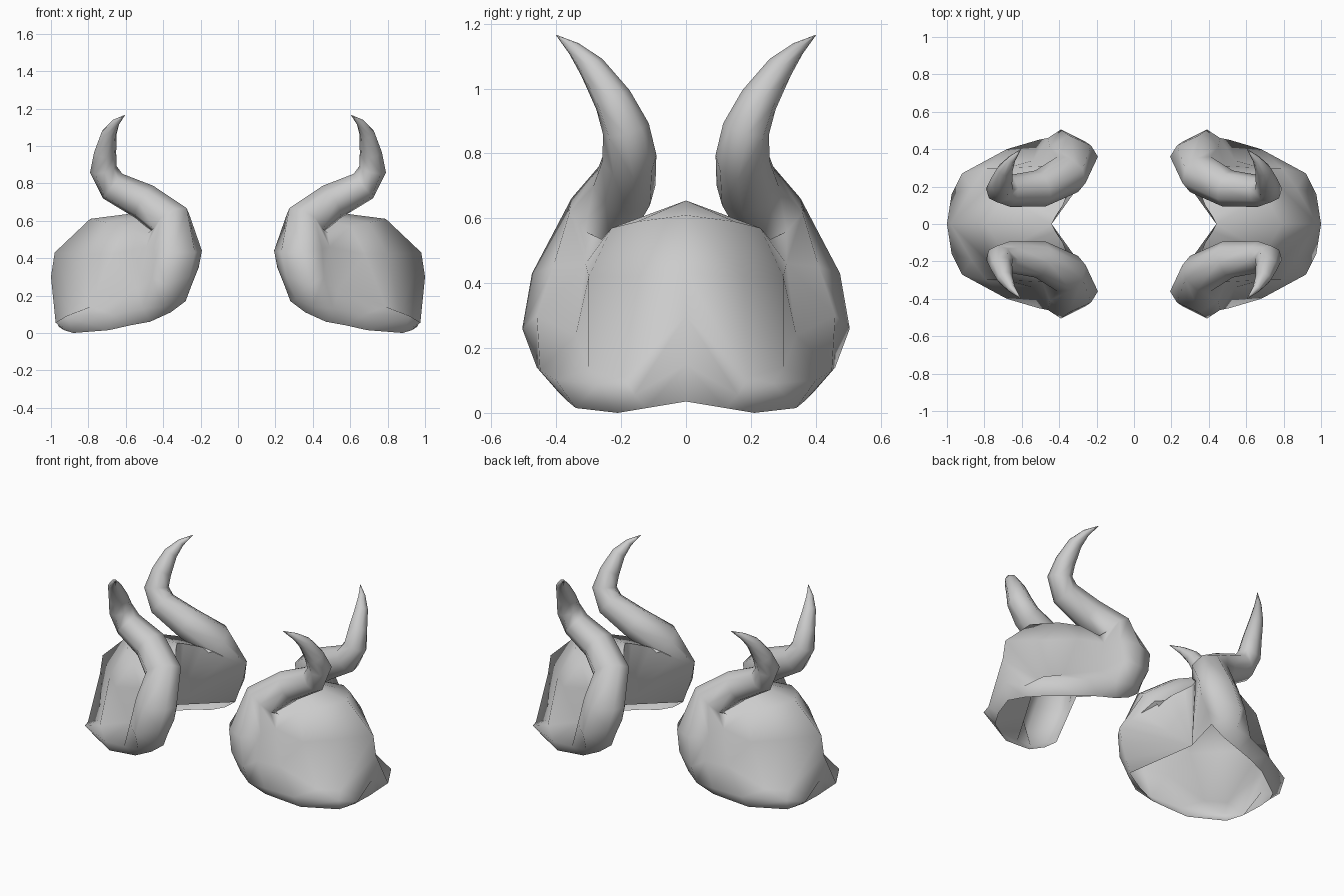
import bpy
import bmesh
import math
from mathutils import Vector

default_cube = bpy.data.objects.get("Cube")
if default_cube:
    bpy.data.objects.remove(default_cube, do_unlink=True)

# Single plain grey for the whole model
grey = bpy.data.materials.new("plain grey")
grey.use_nodes = True
grey.diffuse_color = (0.6, 0.6, 0.6, 1)
grey.node_tree.nodes["Principled BSDF"].inputs["Base Color"].default_value = (0.6, 0.6, 0.6, 1)


def bridge(bm, first, second, closed=False):
    """Join two equally long rows of vertices with quads."""
    count = len(first)
    for i in range(count if closed else count - 1):
        j = (i + 1) % count
        bm.faces.new((first[i], first[j], second[j], second[i]))


bm = bmesh.new()


def add_column(points):
    return [bm.verts.new(p) for p in points]


# Shell columns from the pointed outer ridge to the crease beside the horn,
# each running from the roof rim down to the flared bottom rim
ridge, flap, corner, crease = shell = [add_column(c) for c in (
    [(.44, 0, .655), (.79, 0, .61), (.98, 0, .43), (1, 0, .3), (.98, 0, .15), (.96, 0, .035)],
    [(.42, .04, .64), (.7, .15, .59), (.8, .18, .42), (.87, .19, .11), (.975, .16, .055), (.93, .12, .015)],
    [(.38, .1, .615), (.6, .23, .57), (.68, .3, .42), (.79, .3, .14), (.92, .27, .09), (.88, .21, 0)],
    [(.36, .15, .59), (.48, .26, .535), (.49, .31, .46), (.54, .34, .24), (.68, .4, .1), (.69, .34, .015)],
)]
for left, right in zip(shell, shell[1:]):
    bridge(bm, left, right)

# Bulging root of the horn, from the crease round to the inner edge
root = [crease[2:]] + [add_column(c) for c in (
    [(.45, .41, .45), (.46, .46, .3), (.51, .45, .13), (.58, .37, .04)],
    [(.35, .475, .43), (.39, .505, .26), (.4, .46, .14), (.47, .39, .06)],
    [(.23, .42, .43), (.26, .44, .3), (.31, .42, .18), (.36, .38, .11)],
    [(.193, .36, .44), (.21, .36, .35), (.25, .37, .25), (.28, .37, .17)],
)]
for left, right in zip(root, root[1:]):
    bridge(bm, left, right)

# Folded inner wall closing the side that faces the middle
inner_side = bm.verts.new((.26, .25, .51))
fold_bottom = bm.verts.new((.44, 0, .25))
wall_edge = [column[0] for column in shell] + [inner_side] + root[-1]
for a, b in zip(wall_edge, wall_edge[1:]):
    bm.faces.new((fold_bottom, a, b))

# Horn: a tapering tube growing from the root, bending outward and then up
horn_path = [
    ((.355, .265, .595), .112), ((.5, .19, .7), .1), ((.67, .175, .785), .085),
    ((.72, .185, .875), .073), ((.71, .225, .965), .06), ((.69, .29, 1.065), .042),
    ((.655, .345, 1.123), .022), ((.605, .4, 1.165), .001),
]
ring = [crease[1]] + [column[0] for column in root] + [inner_side, crease[0]]
points = [Vector((.34, .34, .46))] + [Vector(p) for p, _ in horn_path]
side = Vector((1, 0, 0))
for i, (_, radius) in enumerate(horn_path, 1):
    ahead = points[min(i + 1, len(points) - 1)]
    along = (ahead - points[i - 1]).normalized()
    side = (side - along * side.dot(along)).normalized()
    up = along.cross(side)
    next_ring = []
    for k in range(len(ring)):
        angle = math.tau * k / len(ring) - 0.6
        offset = side * math.cos(angle) + up * math.sin(angle)
        next_ring.append(bm.verts.new(points[i] + offset * radius))
    bridge(bm, ring, next_ring, closed=True)
    ring = next_ring
bm.faces.new(ring)

# Mirror the quarter left/right and front/back
bmesh.ops.recalc_face_normals(bm, faces=bm.faces)
mesh = bpy.data.meshes.new("horned_shoulder_shells")
bm.to_mesh(mesh)
bm.free()
mesh.materials.append(grey)
shells = bpy.data.objects.new("horned_shoulder_shells", mesh)
bpy.context.collection.objects.link(shells)
mirror = shells.modifiers.new("four-way mirror", 'MIRROR')
mirror.use_axis = (True, True, False)
mirror.merge_threshold = 0.001
bpy.ops.object.select_all(action='DESELECT')
shells.select_set(True)
bpy.context.view_layer.objects.active = shells
bpy.ops.object.modifier_apply(modifier=mirror.name)
bpy.ops.object.shade_smooth_by_angle(angle=math.radians(75))
